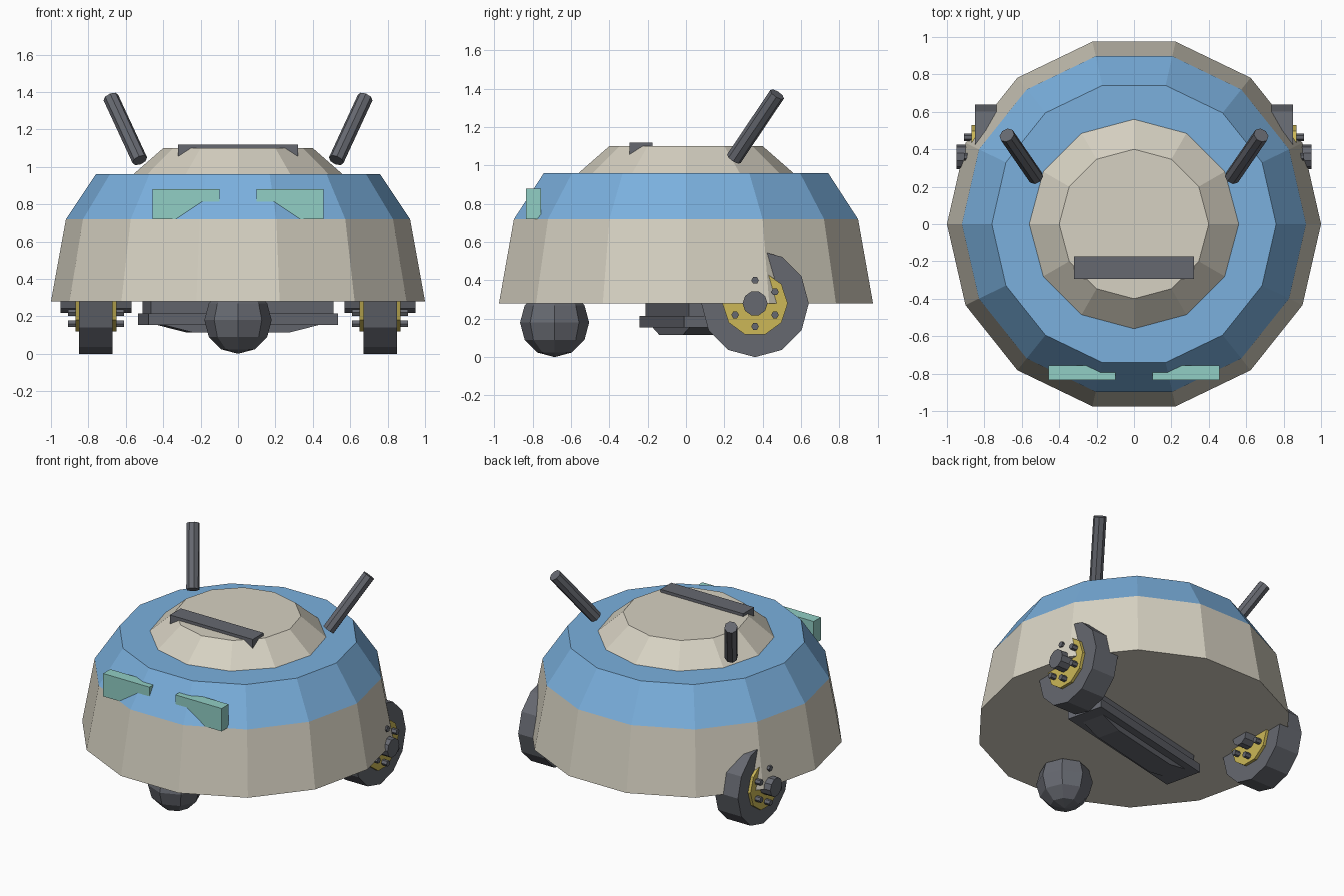
import bpy, bmesh, math
from mathutils import Vector, Matrix

if "Cube" in bpy.data.objects:
    bpy.data.objects.remove(bpy.data.objects["Cube"], do_unlink=True)


def material(name, srgb):
    col = [c / 12.92 if c < 0.04 else ((c + 0.055) / 1.055) ** 2.4 for c in srgb] + [1]
    m = bpy.data.materials.new(name)
    m.use_nodes = True
    m.diffuse_color = col
    bsdf = next(n for n in m.node_tree.nodes if n.type == 'BSDF_PRINCIPLED')
    bsdf.inputs["Base Color"].default_value = col
    return m


CREAM = material("cream", (0.84, 0.82, 0.76))
BLUE = material("sky_blue", (0.48, 0.69, 0.87))
GREY = material("dark_grey", (0.40, 0.41, 0.44))
GOLD = material("gold", (0.80, 0.72, 0.34))
TEAL = material("teal", (0.57, 0.81, 0.77))


def finish(name, bm, *mats):
    bmesh.ops.recalc_face_normals(bm, faces=bm.faces)
    mesh = bpy.data.meshes.new(name)
    bm.to_mesh(mesh)
    bm.free()
    for m in mats:
        mesh.materials.append(m)
    obj = bpy.data.objects.new(name, mesh)
    bpy.context.collection.objects.link(obj)


def loft(name, rings, sides, mats, rule):
    """Stack of (radius, height) rings, closed at both ends."""
    bm = bmesh.new()
    angles = [math.tau * i / sides for i in range(sides)]
    loops = [[bm.verts.new((r * math.cos(a), r * math.sin(a), z)) for a in angles]
             for r, z in rings]
    for low, high in zip(loops, loops[1:]):
        for i in range(sides):
            j = (i + 1) % sides
            bm.faces.new((low[i], low[j], high[j], high[i]))
    bm.faces.new(loops[0])
    bm.faces.new(loops[-1])
    for f in bm.faces:
        f.material_index = rule(f.calc_center_median())
    finish(name, bm, *mats)


def box(name, low, high, mat, turn=0.0, taper=1.0):
    """Box between two corners, turned about z, with its underside length tapered."""
    bm = bmesh.new()
    bmesh.ops.create_cube(bm, size=1)
    low, high = Vector(low), Vector(high)
    scale = Matrix.Diagonal(high - low)
    for v in bm.verts:
        if v.co.z < 0:
            v.co.x *= taper
        v.co = (low + high) / 2 + scale @ v.co
    bm.transform(Matrix.Rotation(turn, 4, 'Z'))
    finish(name, bm, mat)


def rod(name, start, end, radius, sides, mat):
    """Prism running between two points."""
    start, end = Vector(start), Vector(end)
    axis = end - start
    bm = bmesh.new()
    bmesh.ops.create_cone(bm, cap_ends=True, segments=sides, radius1=radius,
                          radius2=radius, depth=axis.length)
    turn = Vector((0, 0, 1)).rotation_difference(axis).to_matrix().to_4x4()
    bm.transform(Matrix.Translation((start + end) / 2) @ turn)
    finish(name, bm, mat)


# Body shell with a blue upper band, and the cap on top
loft("body_shell", [(1, 0.28), (0.92, 0.72), (0.76, 0.96)], 14, (CREAM, BLUE),
     lambda c: int(c.z > 0.72))
loft("top_cap", [(0.56, 0.96), (0.40, 1.10)], 12, (BLUE, CREAM),
     lambda c: int(c.z > 0.97))
box("top_bar", (-0.32, -0.295, 1.055), (0.32, -0.175, 1.12), GREY)

# Paired parts
for side, s in (("left", 1), ("right", -1)):
    xs = sorted((s * 0.10, s * 0.458))
    box(side + "_eye", (xs[0], -0.835, 0.72), (xs[1], -0.757, 0.88), TEAL)
    rod(side + "_antenna", (s * 0.525, 0.25, 1.035), (s * 0.68, 0.475, 1.37), 0.042, 8, GREY)

    # Wheel layers share one axle, each narrower one reaching further out
    def axle(part, radius, half, sides, mat, y=0.36, z=0.28):
        rod(side + part, (s * 0.76 - half, y, z), (s * 0.76 + half, y, z), radius, sides, mat)

    axle("_tyre", 0.28, 0.09, 12, GREY)
    axle("_rim", 0.17, 0.11, 10, GOLD)
    axle("_hub", 0.065, 0.19, 10, GREY)
    for i in range(6):
        a = math.tau * i / 6
        axle("_bolt", 0.02, 0.15, 6, GREY, 0.36 + 0.12 * math.sin(a), 0.28 + 0.12 * math.cos(a))

# Front ball caster
bm = bmesh.new()
bmesh.ops.create_uvsphere(bm, u_segments=8, v_segments=6, radius=0.18)
bm.transform(Matrix.Translation((0, -0.685, 0.18)))
finish("front_caster", bm, GREY)

# Slanted chassis under the body
SLANT = math.radians(13)
box("chassis_mount", (-0.50, -0.10, 0.21), (0.50, 0.10, 0.29), GREY, SLANT)
box("chassis_plate", (-0.52, -0.13, 0.155), (0.52, 0.13, 0.215), GREY, SLANT)
box("chassis_keel", (-0.45, -0.08, 0.115), (0.45, 0.08, 0.16), GREY, SLANT, 0.6)
